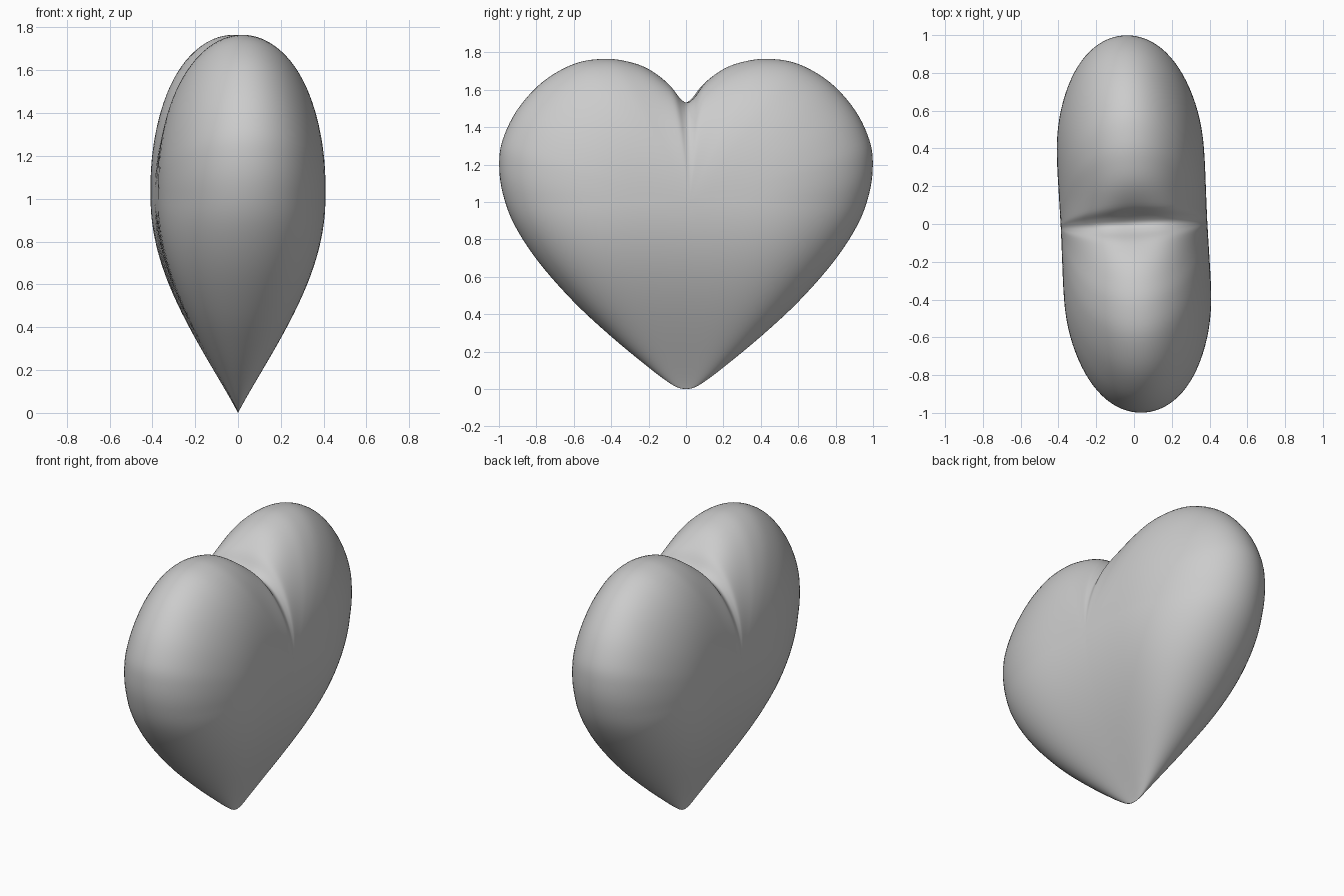
import bpy, bmesh, math
from mathutils import Vector

cube = bpy.data.objects.get("Cube")
if cube:
    bpy.data.objects.remove(cube, do_unlink=True)

HALF_THICK = 0.388
MID = Vector((0, 1.0))
RINGS, STEPS = 28, 5

# Half outline (y, z) from the cleft over the lobe down to the tip
PROFILE = [(0, 1.527), (0.04, 1.555), (0.1, 1.635), (0.2, 1.71), (0.31, 1.75), (0.44, 1.765),
           (0.6, 1.738), (0.77, 1.64), (0.905, 1.49), (0.982, 1.33), (1, 1.2), (0.982, 1.05),
           (0.92, 0.88), (0.79, 0.68), (0.6, 0.465), (0.4, 0.28), (0.2, 0.115), (0.1, 0.04),
           (0.045, 0.008), (0, 0)]


def smooth_path(points, steps):
    """Catmull-Rom curve, reflected in y at both ends."""
    pts = [Vector(p) for p in points]
    flip = lambda p: Vector((-p.x, p.y))
    ext = [flip(pts[1])] + pts + [flip(pts[-2])]
    path = []
    for a, b, c, d in zip(ext, ext[1:], ext[2:], ext[3:]):
        for k in range(steps):
            t = k / steps
            path.append(0.5 * (2 * b + (c - a) * t + (2 * a - 5 * b + 4 * c - d) * t ** 2
                               + (3 * b - a - 3 * c + d) * t ** 3))
    return path + [pts[-1]]


outline = smooth_path(PROFILE, STEPS)


def bell(y, width):
    return math.exp(-(y / width) ** 2)


def half_width(z):
    """Reach of the outline in y at a height below the middle."""
    for a, b in zip(outline, outline[1:]):
        if b.y <= z <= a.y and a.y <= 1.19:
            return a.x + (b.x - a.x) * (a.y - z) / max(a.y - b.y, 1e-6)
    return 1.0


def ring_point(o, s):
    """Point on a ring; the cleft fills out away from the rim."""
    fill = 0.14 * bell(o.x, 0.17) * (1 - s ** 5) if o.y > MID.y else 0
    return MID.lerp(o + Vector((0, fill)), s)


def thickness(p, s):
    """Half thickness at p, with s the fraction of the way to the outline."""
    full = HALF_THICK * (1 + 0.03 * bell(p.x - 0.5, 0.25))
    if p.y >= MID.y:
        d = (p - MID).normalized()
        pinch = 1 - 0.32 * s ** 3 * bell(p.x, 0.2)
        return full * pinch * math.sqrt(max(0, 1 - s ** (2.15 + 1.35 * d.x ** 4)))
    t = MID.y - p.y
    taper = max(0, math.cos(math.pi / 2 * t)) ** 1.08
    edge = min(1, p.x / max(half_width(p.y), 1e-6))
    return full * taper * math.sqrt(max(0, 1 - edge ** (3.5 + 0.8 * t)))


# One quarter of the heart, as rings growing from the middle to the rim
bm = bmesh.new()
pole = bm.verts.new((HALF_THICK, MID.x, MID.y))
rings = []
for j in range(1, RINGS + 1):
    s = math.sin(math.pi / 2 * j / RINGS)
    ring = []
    for o in outline:
        p = ring_point(o, s)
        x = 0 if j == RINGS else thickness(p, s)
        ring.append(bm.verts.new((x, p.x, p.y)))
    rings.append(ring)
for i in range(len(outline) - 1):
    bm.faces.new((pole, rings[0][i + 1], rings[0][i]))
    for inner, outer in zip(rings, rings[1:]):
        bm.faces.new((inner[i], inner[i + 1], outer[i + 1], outer[i]))
bmesh.ops.recalc_face_normals(bm, faces=bm.faces)
if sum(f.normal.x for f in bm.faces) < 0:
    bmesh.ops.reverse_faces(bm, faces=bm.faces)
mesh = bpy.data.meshes.new("heart")
bm.to_mesh(mesh)
bm.free()
heart = bpy.data.objects.new("heart", mesh)
bpy.context.collection.objects.link(heart)

# Mirror to the full body, turned slightly about the vertical
mirror = heart.modifiers.new("mirror", 'MIRROR')
mirror.use_axis = (True, True, False)
mirror.merge_threshold = 0.0005
heart.rotation_euler.z = 0.05

# Plain grey surface
grey = bpy.data.materials.new("light grey")
grey.use_nodes = True
colour = (0.6, 0.6, 0.6, 1)
grey.diffuse_color = colour
grey.node_tree.nodes["Principled BSDF"].inputs["Base Color"].default_value = colour
mesh.materials.append(grey)

bpy.context.view_layer.objects.active = heart
heart.select_set(True)
bpy.ops.object.shade_smooth()
